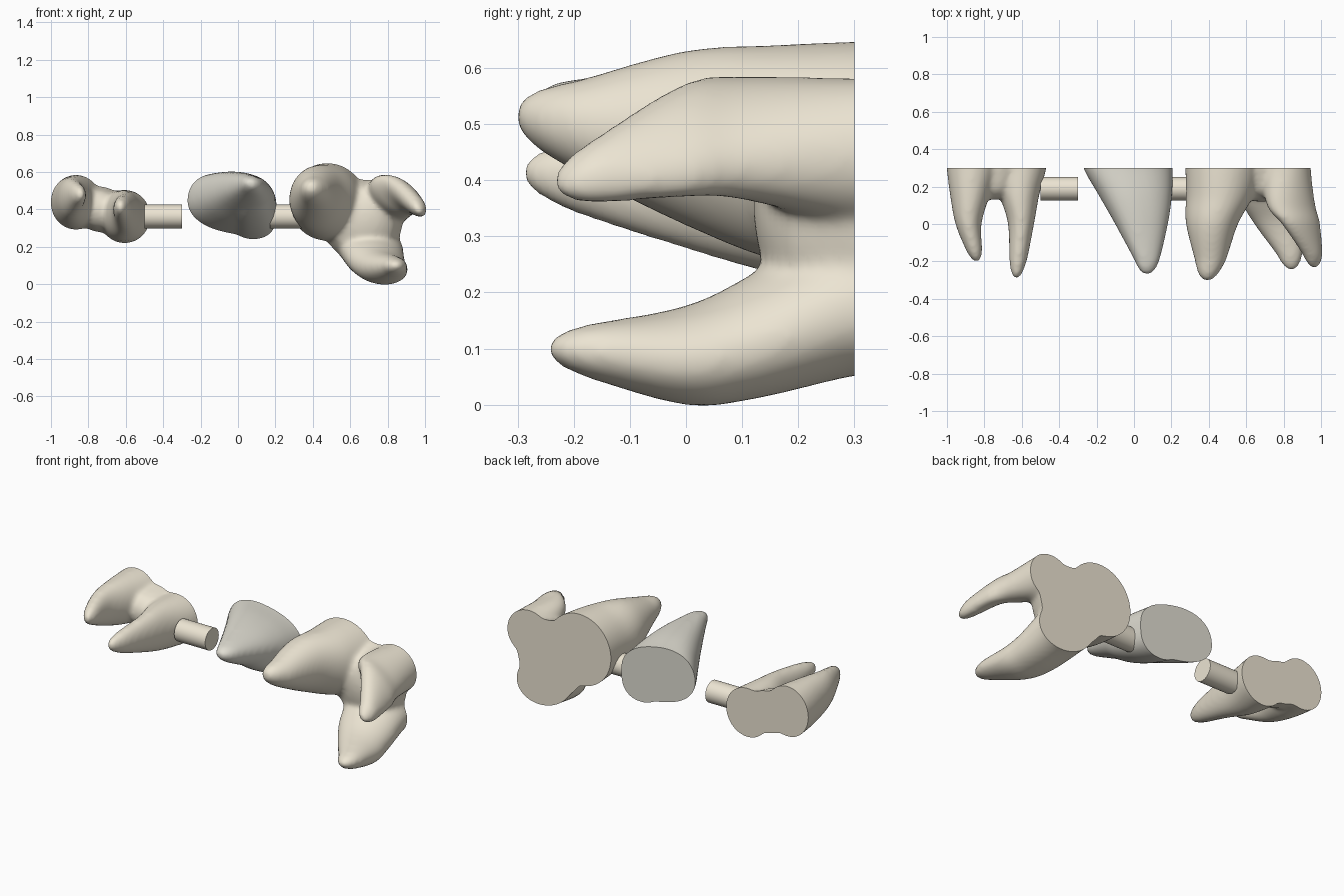
import bpy, bmesh, math
from mathutils import Vector

if "Cube" in bpy.data.objects:
    bpy.data.objects.remove(bpy.data.objects["Cube"])

CUT = 0.30  # flat back plane of every tooth


def material(name, col):
    m = bpy.data.materials.new(name)
    m.diffuse_color = (*col, 1)
    m.use_nodes = True
    m.node_tree.nodes["Principled BSDF"].inputs["Base Color"].default_value = m.diffuse_color
    return m


CREAM = material("cream", (0.84, 0.78, 0.65))
GREY = material("grey_cream", (0.75, 0.73, 0.65))


def smooth(ob, deg=40):
    bpy.ops.object.select_all(action='DESELECT')
    ob.select_set(True)
    bpy.context.view_layer.objects.active = ob
    bpy.ops.object.shade_smooth_by_angle(angle=math.radians(deg))


def catmull(p0, p1, p2, p3, t):
    return [0.5 * (2*b + (c-a)*t + (2*a-5*b+4*c-d)*t*t + (3*b-a-3*c+d)*t**3)
            for a, b, c, d in zip(p0, p1, p2, p3)]


def add_root(bm, tip, sections, power=2.0, n=32, steps=8):
    """Loft ellipses (y, x, z, rx, rz, tilt degrees) from a rounded tip to behind the cut."""
    s = [list(v) for v in sections]
    last = s[-1][:]
    last[0] += 0.07
    s.append(last)
    first = s[0]
    rings = []
    for i in range(1, steps + 1):          # rounded tip
        t = (i / steps) ** 2.2
        c = [a + (b - a) * t for a, b in zip(tip, first[:3])]
        k = t ** 0.42
        rings.append(c + [first[3] * k, first[4] * k, first[5]])
    for i in range(len(s) - 1):            # body
        p0 = s[i-1] if i else list(tip) + [first[3]*.5, first[4]*.5, first[5]]
        p3 = s[min(i + 2, len(s) - 1)]
        for j in range(1, steps + 1):
            rings.append(catmull(p0, s[i], s[i+1], p3, j / steps))
    loops = []
    for y, x, z, rx, rz, ang in rings:
        a = math.radians(ang)
        loop = []
        for k in range(n):
            th = math.tau * k / n
            c, d = math.cos(th), math.sin(th)
            u = rx * math.copysign(abs(c) ** (2/power), c)
            v = rz * math.copysign(abs(d) ** (2/power), d)
            loop.append(bm.verts.new((x + u*math.cos(a) - v*math.sin(a), y,
                                      z + u*math.sin(a) + v*math.cos(a))))
        loops.append(loop)
    t = bm.verts.new((tip[1], tip[0], tip[2]))
    for k in range(n):
        bm.faces.new((t, loops[0][k], loops[0][(k+1) % n]))
        for A, B in zip(loops, loops[1:]):
            bm.faces.new((A[k], B[k], B[(k+1) % n], A[(k+1) % n]))
    bm.faces.new(loops[-1])


def tooth(name, mat, roots, power=2.0, relax=24):
    """Fuse the roots into one skin, soften it and slice the back flat."""
    bm = bmesh.new()
    for tip, sections in roots:
        add_root(bm, tip, sections, power)
    bmesh.ops.recalc_face_normals(bm, faces=bm.faces)
    me = bpy.data.meshes.new(name)
    bm.to_mesh(me)
    bm.free()
    ob = bpy.data.objects.new(name, me)
    bpy.context.collection.objects.link(ob)
    r = ob.modifiers.new("fuse", 'REMESH')
    r.mode = 'VOXEL'
    r.voxel_size = 0.011
    sm = ob.modifiers.new("soften", 'SMOOTH')
    sm.factor = 0.5
    sm.iterations = relax
    ev = ob.evaluated_get(bpy.context.evaluated_depsgraph_get())
    new = bpy.data.meshes.new_from_object(ev)
    ob.modifiers.clear()
    ob.data = new
    bm = bmesh.new()
    bm.from_mesh(new)
    bmesh.ops.bisect_plane(bm, geom=bm.verts[:] + bm.edges[:] + bm.faces[:], dist=1e-5,
                           plane_co=Vector((0, CUT, 0)), plane_no=Vector((0, 1, 0)),
                           clear_outer=True)
    bmesh.ops.holes_fill(bm, edges=[e for e in bm.edges if e.is_boundary], sides=0)
    bmesh.ops.recalc_face_normals(bm, faces=bm.faces)
    bm.to_mesh(new)
    bm.free()
    new.materials.clear()
    new.materials.append(mat)
    smooth(ob)
    return ob


# two-rooted tooth on the left, with a web joining the roots
tooth("two_root_tooth", CREAM, [
    ((-0.205, -0.84, 0.48), [(-0.14, -0.855, 0.478, 0.044, 0.058, 0),
                             (0.0, -0.885, 0.46, 0.070, 0.106, 0),
                             (0.15, -0.878, 0.445, 0.105, 0.135, 0),
                             (0.30, -0.866, 0.438, 0.136, 0.147, 0)]),
    ((-0.295, -0.63, 0.415), [(-0.20, -0.62, 0.405, 0.047, 0.064, 0),
                              (0.0, -0.604, 0.385, 0.070, 0.109, 0),
                              (0.15, -0.612, 0.370, 0.105, 0.135, 0),
                              (0.30, -0.606, 0.362, 0.138, 0.143, 0)]),
    ((0.13, -0.75, 0.405), [(0.18, -0.745, 0.402, 0.09, 0.095, 0),
                            (0.30, -0.735, 0.400, 0.13, 0.122, -15)]),
])

# single-rooted tooth in the middle: main body and a lower side bulge
tooth("single_root_tooth", GREY, [
    ((-0.272, 0.07, 0.54), [(-0.20, 0.070, 0.527, 0.066, 0.052, -15),
                            (0.0, 0.04, 0.487, 0.143, 0.106, -15),
                            (0.15, 0.008, 0.455, 0.197, 0.140, -15),
                            (0.30, -0.032, 0.43, 0.242, 0.157, -12)]),
    ((-0.15, 0.075, 0.51), [(0.0, 0.078, 0.455, 0.095, 0.095, 0),
                            (0.15, 0.085, 0.405, 0.117, 0.12, 0),
                            (0.30, 0.082, 0.37, 0.126, 0.13, 0)]),
], power=2.3)

# three-rooted tooth on the right, with a core joining the roots
tooth("three_root_tooth", CREAM, [
    ((-0.305, 0.39, 0.515), [(-0.20, 0.408, 0.497, 0.082, 0.080, 0),
                             (0.0, 0.417, 0.475, 0.138, 0.158, -15),
                             (0.15, 0.458, 0.45, 0.180, 0.192, -15),
                             (0.30, 0.478, 0.44, 0.204, 0.208, 0)]),
    ((-0.238, 0.965, 0.395), [(-0.17, 0.957, 0.415, 0.064, 0.044, -50),
                              (0.0, 0.893, 0.472, 0.132, 0.063, -45),
                              (0.10, 0.840, 0.475, 0.147, 0.087, -35),
                              (0.30, 0.81, 0.45, 0.138, 0.130, -35)]),
    ((-0.248, 0.842, 0.10), [(-0.17, 0.834, 0.095, 0.068, 0.050, 0),
                             (0.0, 0.775, 0.088, 0.134, 0.088, -8),
                             (0.12, 0.735, 0.122, 0.165, 0.108, -15),
                             (0.30, 0.705, 0.195, 0.185, 0.138, -20)]),
    ((0.12, 0.68, 0.36), [(0.18, 0.67, 0.34, 0.165, 0.175, 0),
                          (0.30, 0.665, 0.34, 0.215, 0.220, 0)]),
])

# short round pins between the teeth
for name, x0, x1 in (("left_pin", -0.50, -0.30), ("right_pin", 0.17, 0.35)):
    bpy.ops.mesh.primitive_cylinder_add(vertices=32, radius=0.063, depth=x1 - x0,
                                        location=((x0 + x1) / 2, 0.188, 0.362),
                                        rotation=(0, math.pi / 2, 0))
    ob = bpy.context.object
    ob.name = name
    ob.data.materials.append(CREAM)
    smooth(ob)
